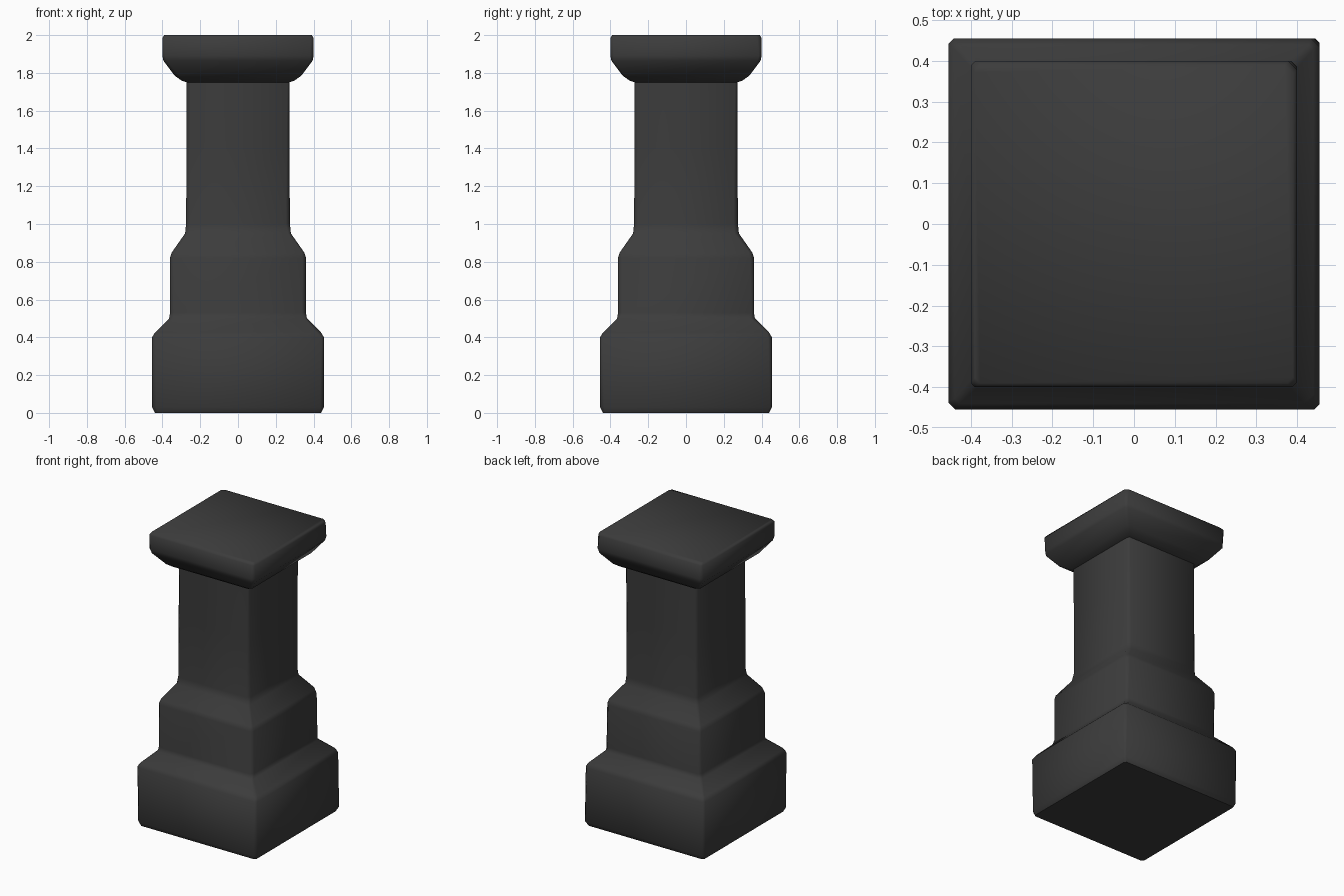
import bpy
import bmesh
import random

random.seed(4)
cube = bpy.data.objects.get("Cube")
if cube:
    bpy.data.objects.remove(cube)

# Dark stone colour
stone = bpy.data.materials.new("dark_stone")
stone.use_nodes = True
colour = (0.045, 0.045, 0.045, 1)
stone.diffuse_color = colour
bsdf = stone.node_tree.nodes["Principled BSDF"]
bsdf.inputs["Base Color"].default_value = colour
bsdf.inputs["Roughness"].default_value = 0.9


def corner_ring(bm, half, z, cut):
    """Square ring with worn corners of slightly varying size."""
    ring = []
    for sx, sy in ((1, 1), (-1, 1), (-1, -1), (1, -1)):
        c = cut * random.uniform(0.6, 1.5)
        pair = [(sx * half, sy * (half - c)), (sx * (half - c), sy * half)]
        if sx * sy < 0:
            pair.reverse()
        ring += [bm.verts.new((x, y, z)) for x, y in pair]
    return ring


def square_lathe(name, profile, cut):
    """Join square rings along a profile of (half width, height)."""
    bm = bmesh.new()
    rings = [corner_ring(bm, half, z, cut) for half, z in profile]
    for low, high in zip(rings, rings[1:]):
        for i in range(len(low)):
            j = (i + 1) % len(low)
            bm.faces.new((low[i], low[j], high[j], high[i]))
    bm.faces.new(rings[0][::-1])
    bm.faces.new(rings[-1])
    bmesh.ops.recalc_face_normals(bm, faces=bm.faces)
    mesh = bpy.data.meshes.new(name)
    bm.to_mesh(mesh)
    bm.free()
    mesh.materials.append(stone)
    obj = bpy.data.objects.new(name, mesh)
    bpy.context.collection.objects.link(obj)
    bpy.ops.object.select_all(action="DESELECT")
    obj.select_set(True)
    bpy.context.view_layer.objects.active = obj
    bpy.ops.object.shade_smooth_by_angle(angle=0.9)
    return obj


# Stepped base and shaft as one continuous stone, with the flared cap
square_lathe("pillar", [
    (0.44, 0.0), (0.455, 0.03), (0.455, 0.4), (0.44, 0.425),
    (0.365, 0.5), (0.36, 0.53), (0.36, 0.82), (0.35, 0.85),
    (0.28, 0.95), (0.275, 1.0), (0.272, 1.4), (0.272, 1.75),
    (0.30, 1.76), (0.335, 1.785), (0.395, 1.865), (0.40, 1.89),
    (0.40, 1.985), (0.39, 2.0),
], 0.016)
